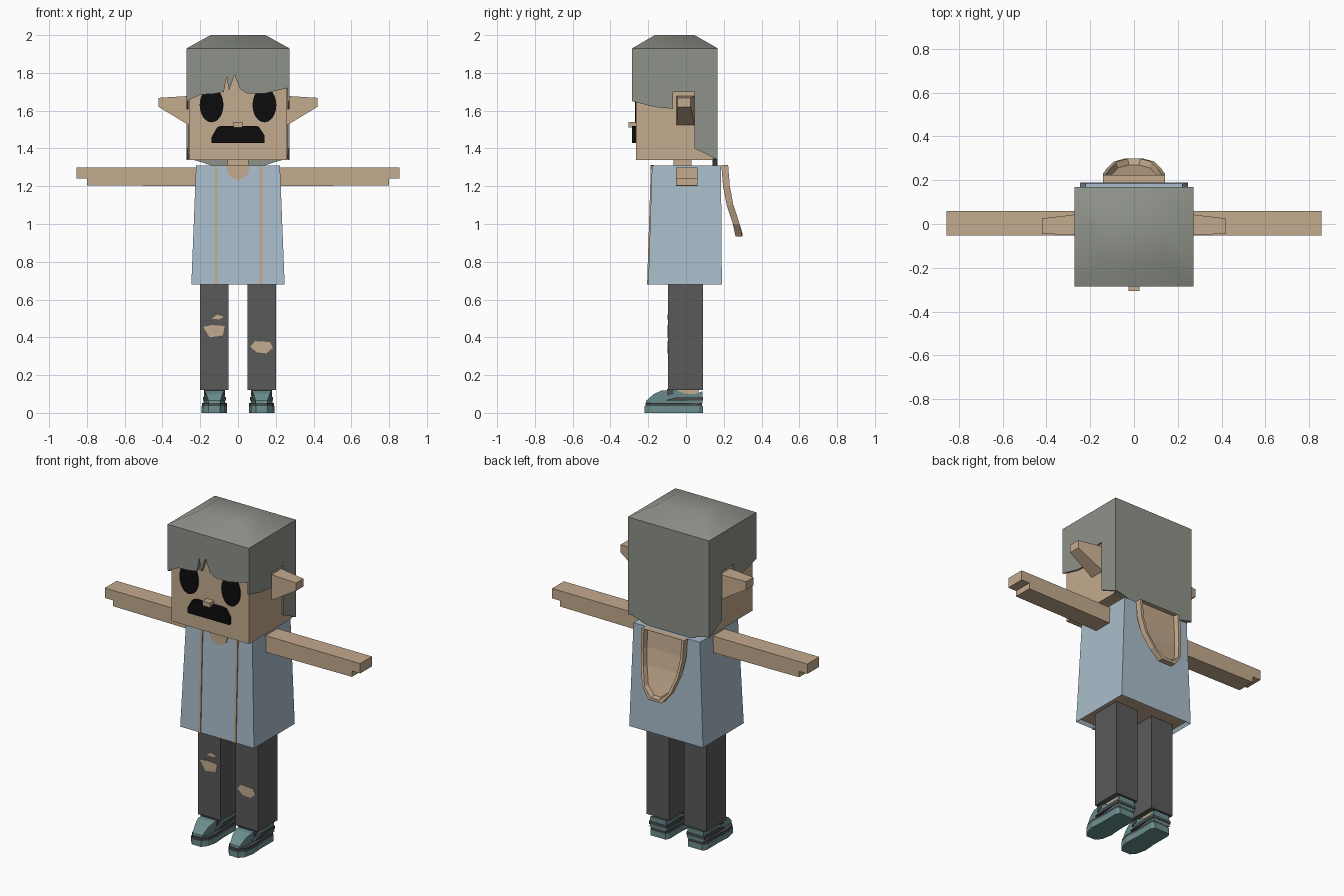
import bpy, bmesh, math

cube = bpy.data.objects.get("Cube")
if cube:
    bpy.data.objects.remove(cube)


def material(name, *rgb):
    """Flat colour given in 0-255 sRGB, stored as linear."""
    lin = [((c / 255 + 0.055) / 1.055) ** 2.4 for c in rgb] + [1]
    m = bpy.data.materials.new(name)
    m.use_nodes = True
    m.diffuse_color = lin
    m.node_tree.nodes["Principled BSDF"].inputs["Base Color"].default_value = lin
    return m


SKIN = material("skin", 196, 170, 141)
HAIR = material("grey_hair", 142, 146, 137)
BLUE = material("pale_blue_cloth", 170, 190, 204)
GREY = material("charcoal_cloth", 90, 90, 90)
TEAL = material("teal_leather", 108, 142, 142)
DARK = material("dark_trim", 72, 76, 78)
BLACK = material("black", 12, 12, 12)


def loft(name, rings, mat, rows=False):
    """Skin matching closed rings; caps are n-gons, or rows of quads for symmetric rings."""
    bm = bmesh.new()
    loops = [[bm.verts.new(p) for p in ring] for ring in rings]
    n = len(loops[0])
    for a, b in zip(loops, loops[1:]):
        for i in range(n):
            j = (i + 1) % n
            bm.faces.new((a[i], a[j], b[j], b[i]))
    for cap in (loops[0], loops[-1]):
        if rows:
            for i in range(n // 2 - 1):
                bm.faces.new((cap[i], cap[i + 1], cap[n - 2 - i], cap[n - 1 - i]))
        else:
            bm.faces.new(cap)
    bmesh.ops.recalc_face_normals(bm, faces=bm.faces)
    me = bpy.data.meshes.new(name)
    bm.to_mesh(me)
    bm.free()
    me.materials.append(mat)
    ob = bpy.data.objects.new(name, me)
    bpy.context.collection.objects.link(ob)
    return ob


def prism(name, axis, pts, lo, hi, mat):
    """Extrude a 2D outline along an axis."""
    put = {"x": lambda a, b, d: (d, a, b),
           "y": lambda a, b, d: (a, d, b),
           "z": lambda a, b, d: (a, b, d)}[axis]
    return loft(name, [[put(a, b, d) for a, b in pts] for d in (lo, hi)], mat)


def rect(x0, x1, y0, y1):
    return [(x0, y0), (x1, y0), (x1, y1), (x0, y1)]


def box(name, x0, x1, y0, y1, z0, z1, mat):
    return prism(name, "z", rect(x0, x1, y0, y1), z0, z1, mat)


def level(x0, x1, y0, y1, z):
    return [(x, y, z) for x, y in rect(x0, x1, y0, y1)]


def flip(pts, s):
    return [(s * p[0], *p[1:]) for p in pts]


# Head, neck and nose
box("head", -0.26, 0.26, -0.265, 0.142, 1.34, 1.92, SKIN)
box("neck", -0.055, 0.055, -0.065, 0.03, 1.25, 1.345, SKIN)
box("nose", -0.025, 0.025, -0.305, -0.26, 1.512, 1.54, SKIN)

# Mouth
mouth = [(-0.14, 1.43), (-0.14, 1.46), (-0.11, 1.512), (-0.09, 1.52),
         (0.09, 1.52), (0.11, 1.515), (0.14, 1.47), (0.14, 1.43)]
prism("mouth", "y", mouth, -0.285, -0.26, BLACK)

# Hair: domed crown, ragged fringe, back panel
crown = loft("hair_crown", [level(-0.272, 0.272, -0.285, 0.168, 1.93),
                            level(-0.145, 0.145, -0.165, 0.045, 2.0)], HAIR)
fringe = [(-0.262, 1.93), (-0.262, 1.655), (-0.2, 1.685), (-0.12, 1.69),
          (-0.075, 1.70), (-0.06, 1.78), (-0.048, 1.705), (-0.018, 1.79),
          (0.01, 1.715), (0.05, 1.69), (0.14, 1.69), (0.2, 1.705),
          (0.262, 1.72), (0.262, 1.93)]
prism("hair_fringe", "y", fringe, -0.285, -0.262, HAIR)
back = [(-0.262, 1.93), (-0.262, 1.345), (-0.22, 1.335), (-0.14, 1.31),
        (0.14, 1.31), (0.22, 1.335), (0.262, 1.345), (0.262, 1.93)]
prism("hair_back", "y", back, 0.14, 0.168, HAIR)
side = [(-0.285, 1.93), (0.168, 1.93), (0.168, 1.34), (0.045, 1.40),
        (0.045, 1.70), (-0.07, 1.70), (-0.07, 1.61), (-0.17, 1.62), (-0.285, 1.65)]

# Jacket, hollow at the hem with the body showing underneath
jacket = loft("jacket", [level(-0.235, 0.235, -0.187, 0.177, 0.70),
                         level(-0.247, 0.247, -0.2, 0.19, 0.68),
                         level(-0.222, 0.222, -0.18, 0.185, 1.31)], BLUE)
jacket.data.materials.append(SKIN)
for f in jacket.data.polygons:
    if f.normal.z < -0.9 and f.center.z > 0.695:
        f.material_index = 1
for label, x in (("right", -0.115), ("left", 0.122)):
    loft(label + "_jacket_trim", [level(x - 0.007, x + 0.007, -0.206, -0.19, 0.68),
                                  level(x - 0.007, x + 0.007, -0.186, -0.17, 1.31)], SKIN)
neckline = [(-0.065, 1.312), (-0.05, 1.26), (0, 1.23), (0.05, 1.26), (0.065, 1.312)]
prism("neckline", "y", neckline, -0.187, -0.17, SKIN)

# Hood hanging off the back: a U shaped bag with a raised rim
HALF = [(0.142, 0.187, 1.312), (0.14, 0.196, 1.2), (0.126, 0.215, 1.1),
        (0.095, 0.248, 1.0), (0.045, 0.262, 0.935)]


def hood_ring(inset, depth):
    right = [(w - inset, y + depth, z + (inset if z < 0.99 else 0)) for w, y, z in HALF]
    return right + flip(right[::-1], -1)


loft("hood", [hood_ring(0, 0), hood_ring(0, 0.036), hood_ring(0.016, 0.036),
              hood_ring(0.022, 0.008)], SKIN, rows=True)

# Mirrored parts
arm = [(0.21, 1.20), (0.80, 1.205), (0.80, 1.24), (0.855, 1.24), (0.855, 1.30), (0.21, 1.30)]
foot = [(0.05, 0.09), (0.063, 0.07), (0.062, -0.05), (0.068, -0.13), (0.055, -0.19), (0.03, -0.22)]
foot = foot + flip(foot[::-1], -1)
upper = [(0.086, 0.05), (0.088, 0.115), (0.05, 0.1), (0, 0.1), (-0.06, 0.122),
         (-0.13, 0.118), (-0.17, 0.1), (-0.21, 0.065), (-0.212, 0.05)]
stripe = [(0.089, 0.066), (0.089, 0.085), (-0.04, 0.085), (-0.11, 0.066)]
strap = [(-0.065, 0.1), (-0.065, 0.127), (-0.1, 0.127), (-0.1, 0.09)]
for s, label in ((1, "left_"), (-1, "right_")):
    # Eye
    eye = [(s * 0.14 + 0.063 * math.cos(t * math.tau / 24),
            1.63 + 0.092 * math.sin(t * math.tau / 24)) for t in range(24)]
    prism(label + "eye", "y", eye, -0.271, -0.26, BLACK)

    # Side hair with a notch around the ear
    prism(label + "side_hair", "x", side, s * 0.262, s * 0.272, HAIR)

    # Tapered pointed ear
    loft(label + "ear", [[(s * x, y, z) for y, z in rect(y0, y1, z0, z1)]
                         for x, y0, y1, z0, z1 in ((0.255, -0.05, 0.045, 1.52, 1.678),
                                                   (0.42, -0.045, 0.025, 1.62, 1.668))], SKIN)

    # Arm with stepped hand
    prism(label + "arm", "y", flip(arm, s), -0.053, 0.06, SKIN)

    # Leg and bare ankle
    c = s * 0.125
    box(label + "trouser_leg", c - 0.075, c + 0.075, -0.095, 0.09, 0.122, 0.71, GREY)
    box(label + "ankle", c - 0.045, c + 0.045, -0.05, 0.065, 0.06, 0.13, SKIN)

    # Shoe: sole, dark band, rounded upper, stripe and strap
    def outline(k):
        return [(c + x * k, (y + 0.065) * k - 0.065) for x, y in foot]
    prism(label + "shoe_sole", "z", outline(1), 0, 0.036, TEAL)
    prism(label + "shoe_band", "z", outline(0.97), 0.036, 0.052, DARK)
    shoe = prism(label + "shoe_upper", "x", upper, c - 0.058, c + 0.058, TEAL)
    for v in shoe.data.vertices:
        if v.co.y < -0.15:
            v.co.x = c + (v.co.x - c) * (0.82 if v.co.y > -0.19 else 0.55)
        if v.co.z > 0.09:
            v.co.x = c + (v.co.x - c) * 0.9
    prism(label + "shoe_stripe", "x", stripe, c - 0.061, c + 0.061, DARK)
    prism(label + "shoe_strap", "x", strap, c - 0.056, c + 0.056, DARK)

# Torn knees
tears = {
    "right_knee_tear": [(-0.185, 0.455), (-0.14, 0.465), (-0.07, 0.46), (-0.08, 0.41), (-0.15, 0.4)],
    "right_thigh_tear": [(-0.14, 0.498), (-0.11, 0.52), (-0.075, 0.508), (-0.1, 0.495)],
    "left_knee_tear": [(0.065, 0.35), (0.09, 0.38), (0.17, 0.375), (0.185, 0.345), (0.15, 0.315), (0.1, 0.32)],
}
for name, pts in tears.items():
    prism(name, "y", pts, -0.098, -0.09, SKIN)

# Soft shading on the crown
bpy.ops.object.select_all(action="DESELECT")
crown.select_set(True)
bpy.context.view_layer.objects.active = crown
bpy.ops.object.shade_smooth_by_angle(angle=math.radians(50))
